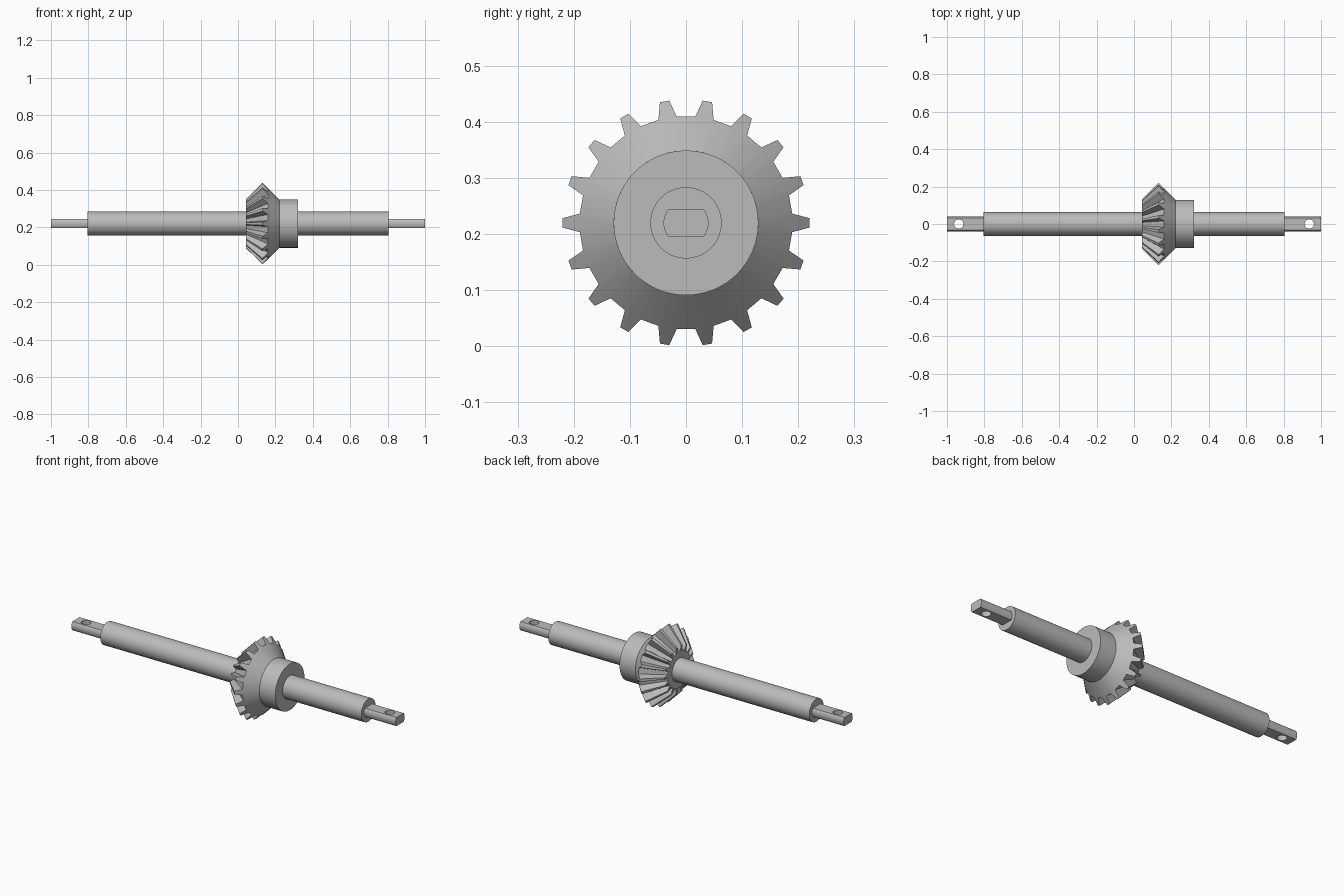
import bpy, bmesh, math

AXIS_Z = 0.22
TEETH = 18

if "Cube" in bpy.data.objects:
    bpy.data.objects.remove(bpy.data.objects["Cube"], do_unlink=True)

steel = bpy.data.materials.new("plain_grey")
steel.use_nodes = True
GREY = (0.5, 0.5, 0.5, 1)
steel.diffuse_color = GREY
steel.node_tree.nodes["Principled BSDF"].inputs["Base Color"].default_value = GREY


def loft(name, rings):
    """Skin a list of equal-length rings and cap both ends."""
    bm = bmesh.new()
    rows = [[bm.verts.new(p) for p in ring] for ring in rings]
    n = len(rows[0])
    for a, b in zip(rows, rows[1:]):
        for i in range(n):
            j = (i + 1) % n
            bm.faces.new((a[i], a[j], b[j], b[i]))
    bm.faces.new(rows[0])
    bm.faces.new(rows[-1])
    bmesh.ops.recalc_face_normals(bm, faces=bm.faces)
    mesh = bpy.data.meshes.new(name)
    bm.to_mesh(mesh)
    bm.free()
    mesh.materials.append(steel)
    obj = bpy.data.objects.new(name, mesh)
    obj.location.z = AXIS_Z
    bpy.context.collection.objects.link(obj)
    return obj


def finish(obj):
    bpy.ops.object.select_all(action="DESELECT")
    obj.select_set(True)
    bpy.context.view_layer.objects.active = obj
    for mod in list(obj.modifiers):
        bpy.ops.object.modifier_apply(modifier=mod.name)
    bpy.ops.object.shade_smooth_by_angle(angle=math.radians(25))


def circle(x, r, n=64):
    steps = [2 * math.pi * i / n for i in range(n)]
    return [(x, r * math.cos(a), r * math.sin(a)) for a in steps]


def tooth_ring(root, tip):
    """Ring of root-tip-tip-root points; root and tip are (x, radius)."""
    pts = []
    for t in range(TEETH):
        for offset, (x, r) in ((-5, root), (-2.2, tip), (2.2, tip), (5, root)):
            a = math.radians(t * 360 / TEETH + offset)
            pts.append((x, r * math.cos(a), r * math.sin(a)))
    return pts


# Main shaft
finish(loft("shaft", [circle(-0.805, 0.0635), circle(0.805, 0.0635)]))

# Bevel gear: toothed front cone, then plain back cone
back = (0.222, 0.129)
finish(loft("bevel_gear", [
    tooth_ring((0.042, 0.099), (0.042, 0.131)),
    tooth_ring((0.161, 0.19), (0.131, 0.22)),
    tooth_ring(back, back),
]))

# Collar behind the gear
finish(loft("gear_hub", [circle(0.22, 0.129), circle(0.32, 0.129)]))


# Flattened end tangs, each with a cross hole
def tang_ring(x):
    half = math.asin(0.024 / 0.04)
    angles = [half * (i / 5 - 1) for i in range(11)]
    angles += [a + math.pi for a in angles]
    return [(x, 0.04 * math.cos(a), 0.04 * math.sin(a)) for a in angles]


for side, name in ((1, "left_tang"), (-1, "right_tang")):
    tang = loft(name, [tang_ring(side * 0.79), tang_ring(side)])
    hole = [[(side * 0.937 + u, v, z) for _, u, v in circle(0, 0.025, 32)]
            for z in (-0.1, 0.1)]
    cutter = loft("hole_cutter", hole)
    cutter.hide_render = True
    cut = tang.modifiers.new("cross_hole", "BOOLEAN")
    cut.operation = "DIFFERENCE"
    cut.solver = "EXACT"
    cut.object = cutter
    finish(tang)
    bpy.data.objects.remove(cutter, do_unlink=True)
